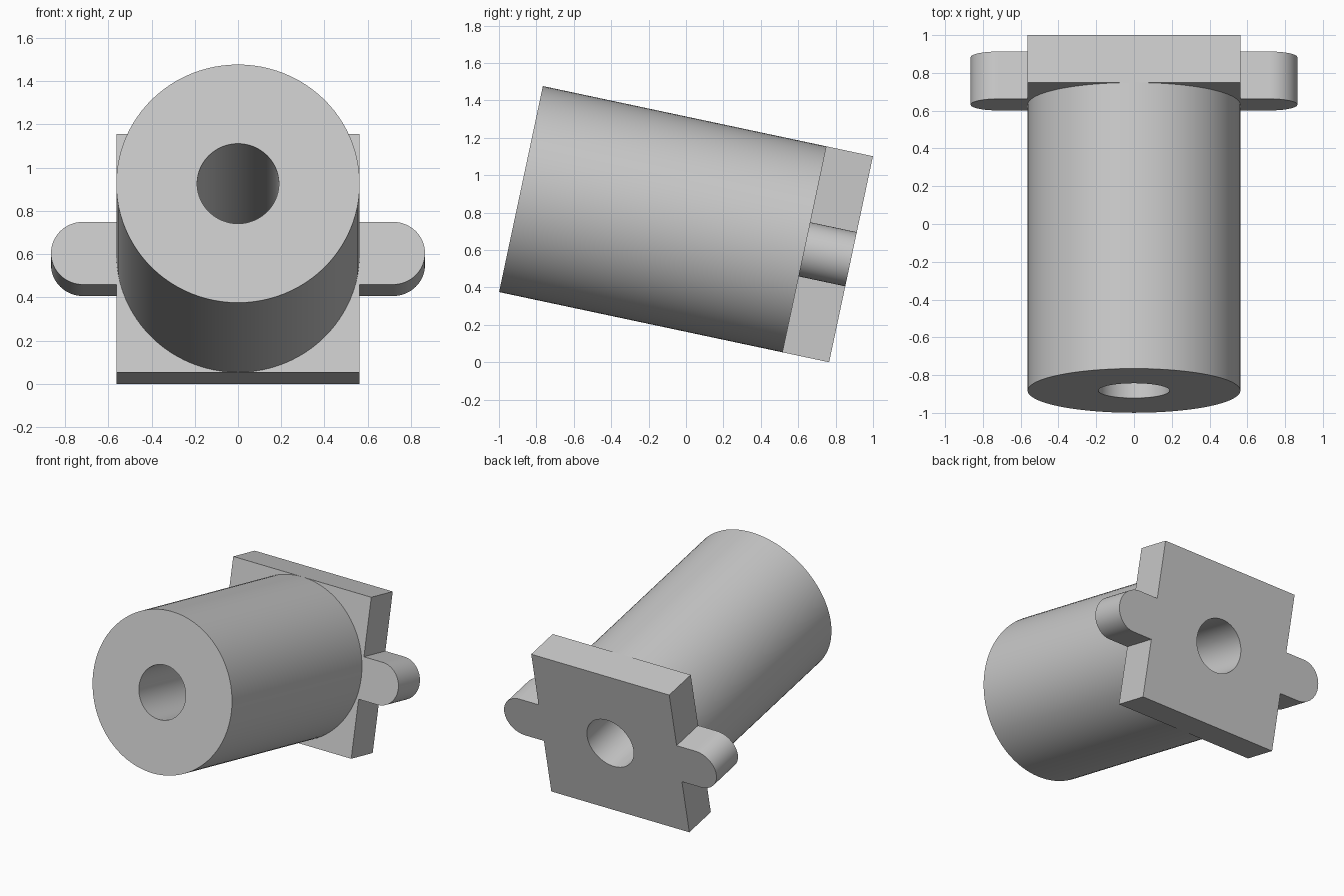
import bpy, bmesh
from math import sin, cos, pi, radians
from mathutils import Matrix

cube = bpy.data.objects.get("Cube")
if cube:
    bpy.data.objects.remove(cube, do_unlink=True)

TILT = radians(12)
R, BORE = 0.563, 0.189          # barrel / flange half width, bore radius
LENGTH, PLATE = 1.804, 0.256    # overall length, flange thickness
EAR_R, EAR_TIP = 0.148, 0.865   # side ear radius and reach

# Rear centre of the bore, with local z running forward along the tilted axis
REAR = Matrix.Translation((0, LENGTH * cos(TILT) / 2,
                           R * cos(TILT))) @ Matrix.Rotation(pi / 2 - TILT, 4, 'X')

grey = bpy.data.materials.new("light grey")
grey.use_nodes = True
colour = (0.58, 0.58, 0.58, 1)
grey.diffuse_color = colour
grey.node_tree.nodes["Principled BSDF"].inputs["Base Color"].default_value = colour


def arc(cx, r, start, sweep, n):
    return [(cx + r * cos(start + sweep * i / n), r * sin(start + sweep * i / n))
            for i in range(n + 1)]


def circle(r, n=96):
    return arc(0, r, 0, 2 * pi, n)[:-1]


def extrude_outlines(name, outlines, z0, z1):
    """Fill the first outline, leave the others as holes, and extrude along the axis."""
    curve = bpy.data.curves.new(name, 'CURVE')
    curve.dimensions = '2D'
    curve.fill_mode = 'BOTH'
    curve.extrude = (z1 - z0) / 2
    for pts in outlines:
        spline = curve.splines.new('POLY')
        spline.points.add(len(pts) - 1)
        for p, (x, y) in zip(spline.points, pts):
            p.co = (x, y, 0, 1)
        spline.use_cyclic_u = True
    temp = bpy.data.objects.new(name + "_outline", curve)
    bpy.context.collection.objects.link(temp)
    deps = bpy.context.evaluated_depsgraph_get()
    mesh = bpy.data.meshes.new_from_object(temp.evaluated_get(deps))
    bpy.data.objects.remove(temp, do_unlink=True)
    bpy.data.curves.remove(curve)

    bm = bmesh.new()
    bm.from_mesh(mesh)
    bmesh.ops.remove_doubles(bm, verts=bm.verts, dist=0.0005)
    bmesh.ops.translate(bm, verts=bm.verts, vec=(0, 0, (z0 + z1) / 2))
    bmesh.ops.recalc_face_normals(bm, faces=bm.faces)
    bm.to_mesh(mesh)
    bm.free()
    mesh.name = name
    mesh.materials.clear()
    mesh.materials.append(grey)

    obj = bpy.data.objects.new(name, mesh)
    bpy.context.collection.objects.link(obj)
    obj.matrix_world = REAR
    bpy.ops.object.select_all(action='DESELECT')
    obj.select_set(True)
    bpy.context.view_layer.objects.active = obj
    bpy.ops.object.shade_smooth_by_angle(angle=radians(30))
    return obj


# Bored barrel
extrude_outlines("barrel", [circle(R), circle(BORE)], PLATE, LENGTH)

# Square flange with a rounded ear on each side
right_half = [(R, -R), (R, -EAR_R)]
right_half += arc(EAR_TIP - EAR_R, EAR_R, -pi / 2, pi, 32)
right_half += [(R, EAR_R), (R, R)]
left_half = [(-x, -y) for x, y in right_half]
extrude_outlines("mounting_flange", [right_half + left_half, circle(BORE)], 0, PLATE)
